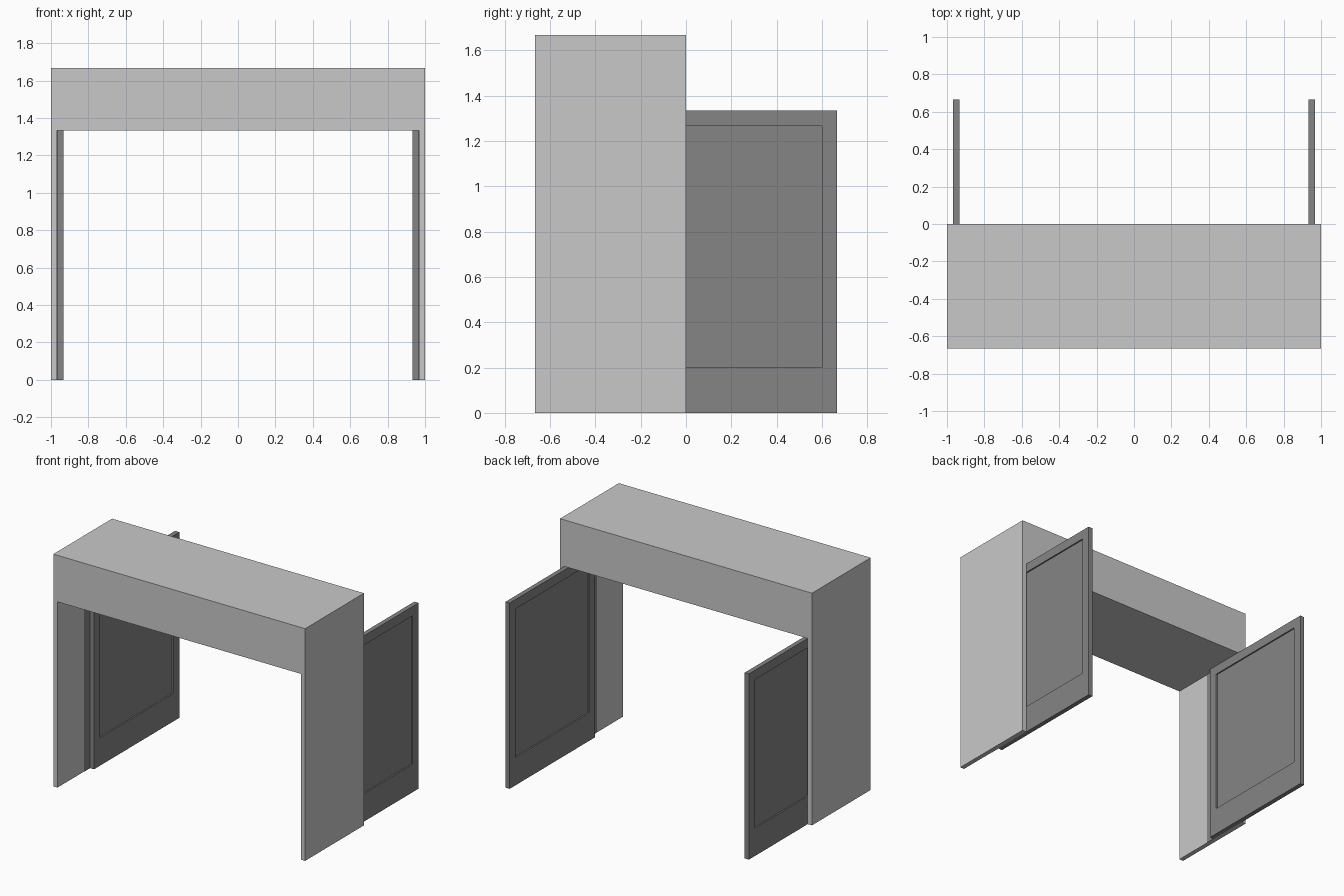
import bpy
import bmesh

cube = bpy.data.objects.get("Cube")
if cube:
    bpy.data.objects.remove(cube, do_unlink=True)


def make_material(name, value):
    mat = bpy.data.materials.new(name)
    mat.use_nodes = True
    colour = (value, value, value, 1)
    mat.diffuse_color = colour
    mat.node_tree.nodes["Principled BSDF"].inputs["Base Color"].default_value = colour
    return mat


light_grey = make_material("light grey", 0.584)
dark_grey = make_material("dark grey", 0.235)

T = 1 / 30           # wall and door thickness
OPENING = 4 / 3      # height of the passage


def finish(name, bm, mat):
    bmesh.ops.recalc_face_normals(bm, faces=bm.faces)
    mesh = bpy.data.meshes.new(name)
    bm.to_mesh(mesh)
    bm.free()
    mesh.materials.append(mat)
    obj = bpy.data.objects.new(name, mesh)
    bpy.context.collection.objects.link(obj)
    return obj


def extrude_profile(name, points, axis, depth, mat):
    """Fill a flat outline and push it along an axis."""
    bm = bmesh.new()
    face = bm.faces.new([bm.verts.new(p) for p in points])
    out = bmesh.ops.extrude_face_region(bm, geom=[face])
    vec = [depth if a == axis else 0 for a in "xyz"]
    bmesh.ops.translate(bm, vec=vec, verts=[v for v in out["geom"] if isinstance(v, bmesh.types.BMVert)])
    return finish(name, bm, mat)


def rectangle(x, y0, y1, z0, z1):
    return [(x, y0, z0), (x, y1, z0), (x, y1, z1), (x, y0, z1)]


# Portal: two thin walls carrying a deep beam
inner = 1 - T
outline = [(-1, 0), (-1, 5 / 3), (1, 5 / 3), (1, 0),
           (inner, 0), (inner, OPENING), (-inner, OPENING), (-inner, 0)]
extrude_profile("portal_frame", [(x, -2 / 3, z) for x, z in outline], "y", 2 / 3, light_grey)


def make_door(name, side):
    """Slab with a recessed panel on both broad faces."""
    y0, y1, margin, recess = -0.3, 2 / 3, 0.067, 0.01
    bm = bmesh.new()
    rings = []
    for x, sign in ((inner, -1), (inner - T, 1)):
        outer = [bm.verts.new(p) for p in rectangle(side * x, y0, y1, 0, OPENING)]
        panel = (y0 + margin, y1 - margin, 0.2, OPENING - margin)
        lip = [bm.verts.new(p) for p in rectangle(side * x, *panel)]
        floor = [bm.verts.new(p) for p in rectangle(side * (x + sign * recess), *panel)]
        for a, b in ((outer, lip), (lip, floor)):
            for i in range(4):
                j = (i + 1) % 4
                bm.faces.new((a[i], a[j], b[j], b[i]))
        bm.faces.new(floor)
        rings.append(outer)
    for i in range(4):
        j = (i + 1) % 4
        bm.faces.new((rings[0][i], rings[0][j], rings[1][j], rings[1][i]))
    finish(name, bm, dark_grey)


for label, side in (("left", 1), ("right", -1)):
    make_door(label + "_door", side)
    # Dark jamb strip lying on the wall ahead of the door
    extrude_profile(label + "_jamb_strip",
                    rectangle(side * inner, -0.367, -0.3, 0, OPENING), "x", -side * 0.002, dark_grey)
